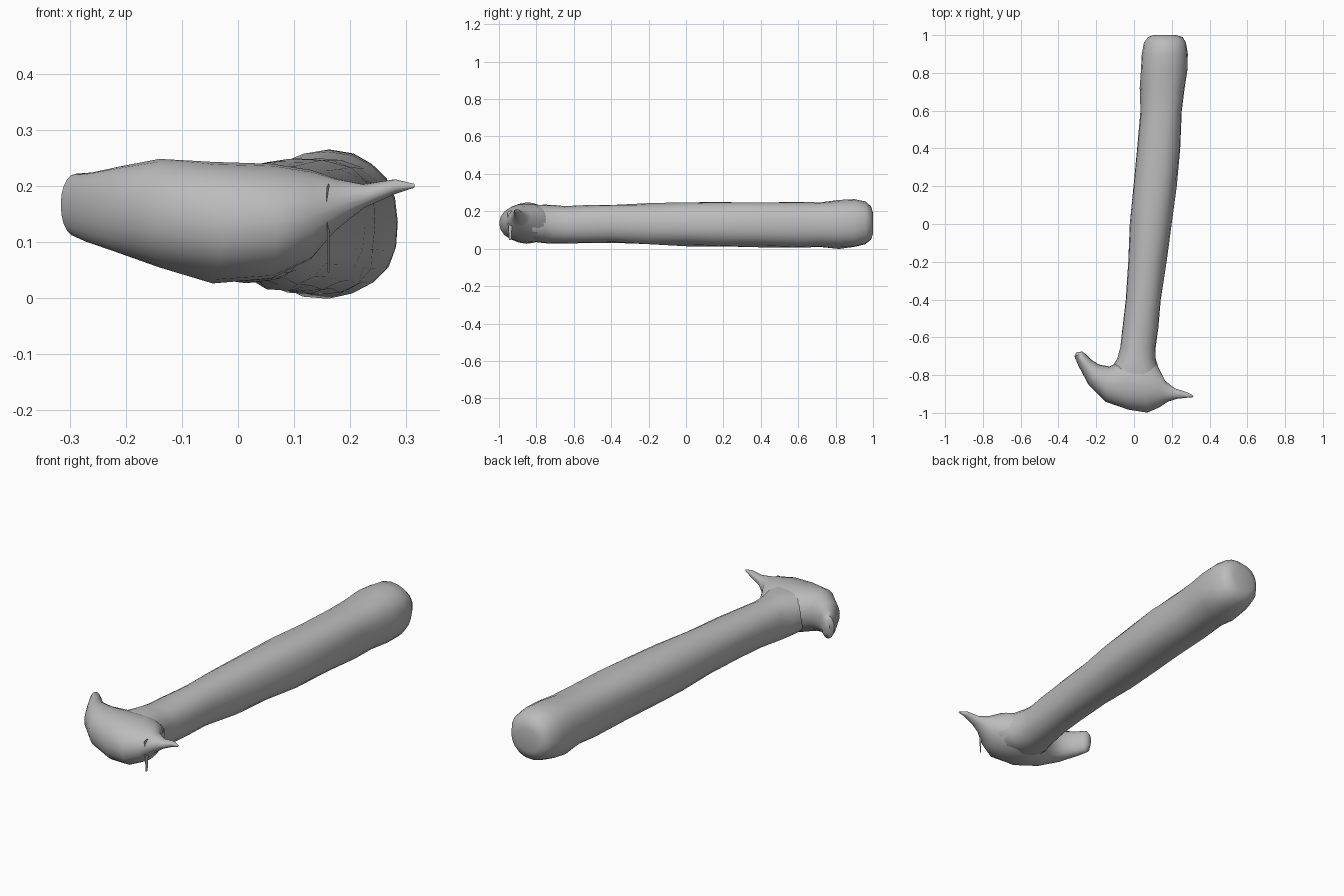
import bpy, bmesh, math
from mathutils import Vector, noise

if "Cube" in bpy.data.objects:
    bpy.data.objects.remove(bpy.data.objects["Cube"])

grey = bpy.data.materials.new("plain grey")
grey.use_nodes = True
grey.diffuse_color = (0.5, 0.5, 0.5, 1)
grey.node_tree.nodes["Principled BSDF"].inputs["Base Color"].default_value = grey.diffuse_color


def loft(name, sections, sides=20, power=0.9, lump=0.0):
    """Skin rounded rings; each section is one edge point, the opposite one, bottom, top."""
    bm = bmesh.new()
    rings = []
    for ax, ay, bx, by, low, high in sections:
        mid = Vector((ax + bx, ay + by, low + high)) / 2
        half = Vector((bx - ax, by - ay, 0)) / 2
        ring = []
        for i in range(sides):
            t = math.tau * i / sides
            c, s = math.cos(t), math.sin(t)
            c = math.copysign(abs(c) ** power, c)
            s = math.copysign(abs(s) ** power, s)
            p = mid + half * c + Vector((0, 0, s * (high - low) / 2))
            p += (p - mid) * noise.noise(p * 9) * lump
            ring.append(bm.verts.new(p))
        rings.append(ring)
    for r, q in zip(rings, rings[1:]):
        for i in range(sides):
            j = (i + 1) % sides
            bm.faces.new((r[i], r[j], q[j], q[i]))
    bm.faces.new(rings[0])
    bm.faces.new(rings[-1])
    bmesh.ops.recalc_face_normals(bm, faces=bm.faces)
    mesh = bpy.data.meshes.new(name)
    bm.to_mesh(mesh)
    bm.free()
    mesh.materials.append(grey)
    obj = bpy.data.objects.new(name, mesh)
    bpy.context.collection.objects.link(obj)
    bpy.ops.object.select_all(action='DESELECT')
    obj.select_set(True)
    bpy.context.view_layer.objects.active = obj
    bpy.ops.object.shade_smooth_by_angle(angle=math.radians(50))
    return obj


# Handle: y, left edge, right edge, bottom, top
grip = [
    (1.0, .10, .22, .08, .19), (.99, .07, .255, .05, .225), (.96, .048, .275, .025, .25),
    (.9, .038, .287, .01, .262), (.82, .036, .285, .002, .262), (.72, .034, .268, .004, .252),
    (.6, .03, .255, .006, .25), (.4, .015, .243, .008, .252), (.2, -.005, .225, .01, .25),
    (0, -.02, .202, .014, .248), (-.2, -.03, .17, .022, .24), (-.4, -.045, .143, .03, .235),
    (-.55, -.062, .128, .03, .232), (-.65, -.075, .118, .03, .23), (-.71, -.09, .115, .03, .232),
    (-.76, -.115, .128, .032, .235), (-.82, -.13, .15, .04, .235), (-.88, -.12, .14, .06, .225),
]
loft("handle", [(l, y, r, y, lo, hi) for y, l, r, lo, hi in grip], lump=0.08)

# Head: outer point, inner point, bottom, top, from the curled claw to the thin tip
loft("head", [
    (-.305, -.68, -.275, -.675, .14, .20), (-.316, -.70, -.26, -.685, .11, .222),
    (-.295, -.75, -.225, -.72, .097, .225), (-.24, -.85, -.185, -.745, .08, .235),
    (-.15, -.94, -.13, -.755, .055, .247), (-.03, -.985, -.06, -.72, .028, .245),
    (.07, -.997, .05, -.70, .035, .238), (.135, -.97, .125, -.75, .07, .228),
    (.18, -.94, .165, -.83, .12, .213), (.23, -.925, .215, -.87, .16, .203),
    (.28, -.92, .28, -.89, .185, .212), (.315, -.917, .31, -.905, .196, .204),
], power=0.95, lump=0.05)

# Thin sliver hanging below the tip
loft("hanging_sliver", [
    (.158, -.955, .164, -.925, .19, .205), (.159, -.945, .163, -.935, .045, .05),
], sides=4)
